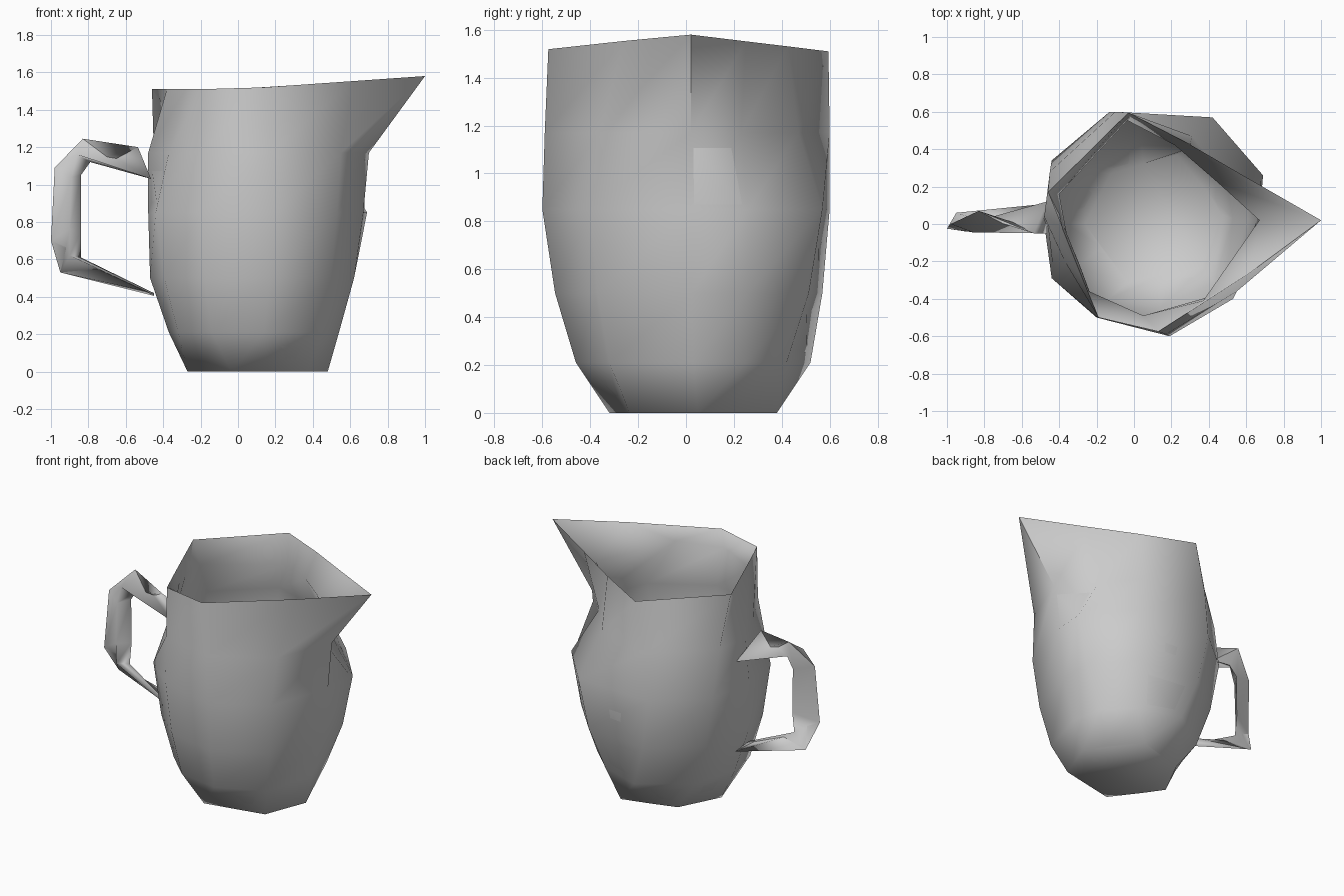
import bpy, bmesh, math
from mathutils import Vector

if "Cube" in bpy.data.objects:
    bpy.data.objects.remove(bpy.data.objects["Cube"])

grey = bpy.data.materials.new("plain grey")
grey.diffuse_color = (0.6, 0.6, 0.6, 1)
grey.use_nodes = True
grey.node_tree.nodes["Principled BSDF"].inputs["Base Color"].default_value = grey.diffuse_color


def make(name, loops, cap_start=True, cap_end=True, angle=80):
    """Skin a list of closed loops with quads."""
    bm = bmesh.new()
    rings = [[bm.verts.new(p) for p in lp] for lp in loops]
    n = len(rings[0])
    for a, b in zip(rings, rings[1:]):
        for i in range(n):
            j = (i + 1) % n
            bm.faces.new((a[i], a[j], b[j], b[i]))
    if cap_start:
        bm.faces.new(rings[0][::-1])
    if cap_end:
        bm.faces.new(rings[-1])
    bmesh.ops.recalc_face_normals(bm, faces=bm.faces)
    me = bpy.data.meshes.new(name)
    bm.to_mesh(me)
    bm.free()
    me.materials.append(grey)
    ob = bpy.data.objects.new(name, me)
    bpy.context.collection.objects.link(ob)
    bpy.ops.object.select_all(action='DESELECT')
    ob.select_set(True)
    bpy.context.view_layer.objects.active = ob
    bpy.ops.object.shade_smooth_by_angle(angle=math.radians(angle))
    return ob


def ring(z, pts):
    return [Vector((x, y, z)) for x, y in pts]


def blend(a, b, t):
    return [p.lerp(q, t) for p, q in zip(a, b)]


def inset(loop, z, k=0.975):
    """Inner wall loop, pulled towards the jug's axis."""
    return [Vector((0.08 + (p.x - 0.08) * k, p.y * k, z)) for p in loop]


# Uneven ten-sided outline, starting under the spout and going round by the back
base = ring(0, [(.48, .05), (.4, .18), (.23, .38), (.05, .33), (-.13, .275),
                (-.27, 0), (-.18, -.13), (-.035, -.32), (.16, -.28), (.37, -.235)])
low = ring(.21, [(.54, .03), (.5, .25), (.32, .42), (.03, .52), (-.28, .3),
                 (-.37, 0), (-.32, -.24), (-.14, -.41), (.14, -.46), (.44, -.32)])
belly = ring(.85, [(.67, .02), (.69, .26), (.42, .57), (-.13, .6), (-.44, .34),
                   (-.48, 0), (-.44, -.29), (-.2, -.5), (.19, -.6), (.53, -.4)])
shoulder = ring(1.17, [(.7, .02), (.5, .23), (.31, .47), (-.1, .6), (-.45, .28),
                       (-.48, .04), (-.37, -.2), (-.2, -.495), (.17, -.59), (.55, -.36)])
rim = ring(1.51, [(1, .02), (.6, .25), (.3, .425), (-.03, .595), (-.46, .17),
                  (-.38, -.03), (-.28, -.28), (-.19, -.5), (.13, -.575), (.62, -.26)])
for p in rim:  # the rim climbs towards the spout tip
    p.z += 0.07 * max(0, p.x)

waist = blend(low, belly, .62)
for p in waist:
    p.z = .5
waist[5].x = -.47

# Inner lip, below the rim and a little lower at the back
lip = ring(1.38, [(.67, .02), (.45, .22), (.22, .42), (-.02, .57), (-.4, .16),
                  (-.36, -.05), (-.29, -.22), (-.24, -.36), (.05, -.49), (.37, -.41)])
for p in lip:
    p.z -= 0.13 * p.y

# Jug body: outer wall, rim, inner wall and floor
make("jug_body", [base, low, waist, belly, shoulder, rim,
                  lip, inset(shoulder, 1.12), inset(belly, .85),
                  inset(waist, .5), inset(low, .215), inset(base, .025)])

# Handle: a strip of triangular sections (outer corner, two inner corners)
handle = [[(-.535, -.05, 1.2), (-.465, .12, 1.03), (-.465, -.05, 1.03)],
          [(-.83, .07, 1.245), (-.79, .03, 1.12), (-.86, -.045, 1.16)],
          [(-.98, 0, 1.09), (-.84, .04, 1.05), (-.89, -.04, 1.04)],
          [(-1, -.025, .7), (-.84, .045, .75), (-.9, -.04, .76)],
          [(-.95, .06, .53), (-.84, .025, .61), (-.9, -.035, .62)],
          [(-.45, .11, .405), (-.45, -.04, .42), (-.45, -.045, .41)]]
make("handle", handle, angle=110)
